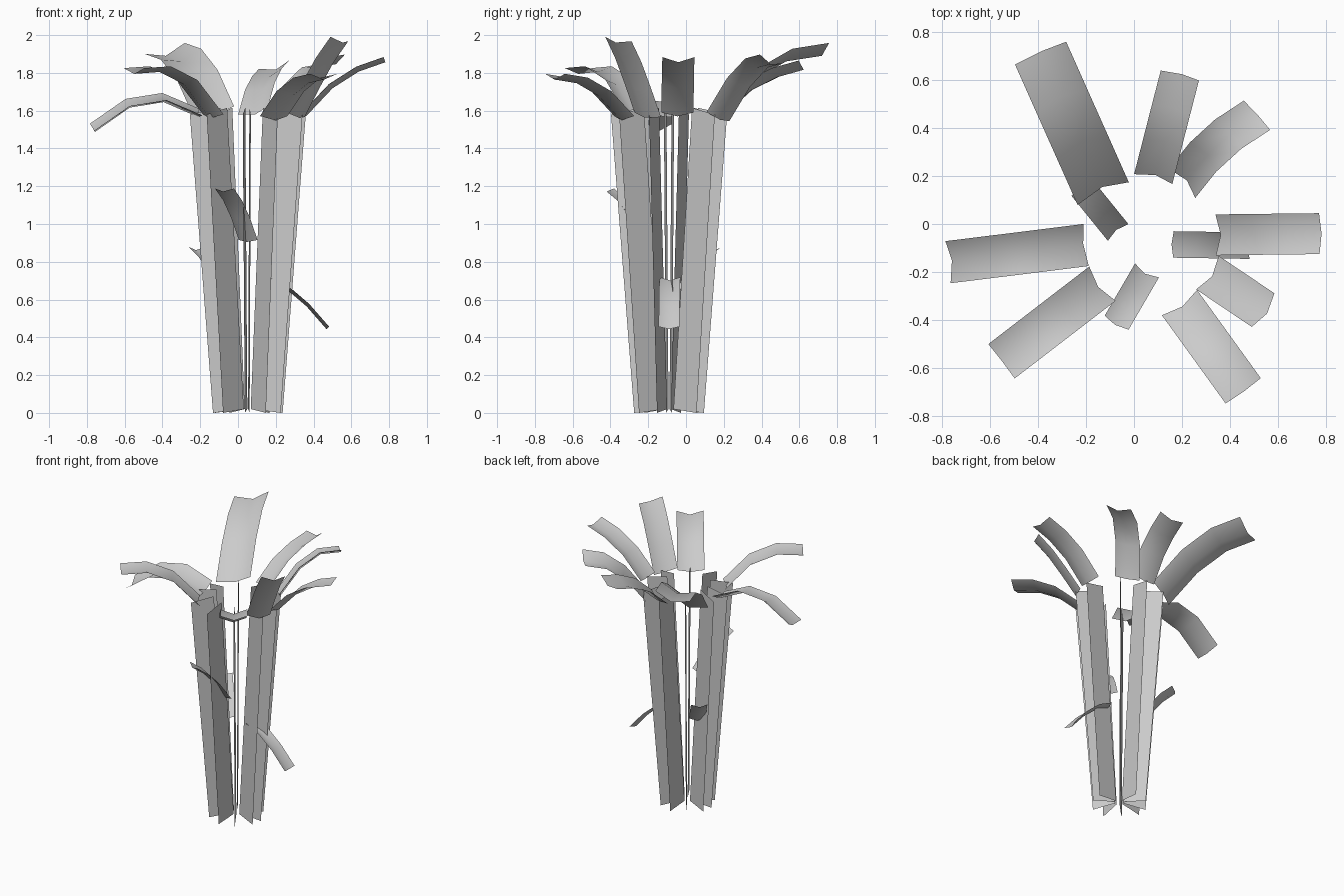
import bpy, math
from mathutils import Vector

if "Cube" in bpy.data.objects:
    bpy.data.objects.remove(bpy.data.objects["Cube"])

CX, CY = 0.052, -0.09


def make(name, verts, faces, smooth=False):
    me = bpy.data.meshes.new(name)
    me.from_pydata([tuple(v) for v in verts], [], faces)
    me.update()
    for p in me.polygons:
        p.use_smooth = smooth
    ob = bpy.data.objects.new(name, me)
    bpy.context.collection.objects.link(ob)
    return ob


# Ten upright stalk blades, each in a radial plane and leaning outward
STALK = [(0.03, 0.02), (0.185, 0.0), (0.308, 1.58), (0.155, 1.615)]
ANGLES = (5, 52, 87, 122, 160, 185, 225, 265, 301, 340)
for i, deg in enumerate(ANGLES):
    a = math.radians(deg)
    make(f"stalk_blade_{i + 1}",
         [(CX + r * math.cos(a), CY + r * math.sin(a), z) for r, z in STALK],
         [(0, 1, 2, 3)])


def leaf(name, base, tip, width, heights, roll=0.0, bow=0.0, crease=0.17):
    """Ribbon with a V-shaped crease, following a path of given heights."""
    n = len(heights)
    b, t = Vector(base), Vector(tip)
    d = (t - b).normalized()
    left = Vector((-d.y, d.x))
    path = []
    for i, z in enumerate(heights):
        u = i / (n - 1)
        xy = b.lerp(t, u) + left * bow * 4 * u * (1 - u)
        path.append(Vector((*xy, z)))
    side = Vector((*left, math.tan(math.radians(roll)))).normalized()
    verts, faces = [], []
    for i, p in enumerate(path):
        tan = (path[min(i + 1, n - 1)] - path[max(i - 1, 0)]).normalized()
        up = tan.cross(side).normalized()
        drop = up * (width * crease)
        verts += [p + side * width / 2 + drop * 0.5,
                  p - drop * 0.5,
                  p - side * width / 2 + drop * 0.5]
        if i:
            k = 3 * i
            faces += [(k - 3, k - 2, k + 1, k), (k - 2, k - 1, k + 2, k + 1)]
    make(name, verts, faces, smooth=True)


# Crown leaves: base xy, tip xy, width, heights along the leaf, roll, bow
CROWN = [
    ((-0.13, 0.14), (-0.385, 0.715), 0.24, (1.58, 1.77, 1.88, 1.91), -14, 0),
    ((0.085, 0.195), (0.195, 0.62), 0.17, (1.59, 1.72, 1.79, 1.83), -15, 0),
    ((0.21, 0.175), (0.515, 0.45), 0.17, (1.56, 1.74, 1.84, 1.86), -16, 0.025),
    ((0.35, -0.045), (0.775, -0.04), 0.17, (1.58, 1.73, 1.82, 1.87), 0, 0),
    ((0.315, -0.21), (0.545, -0.365), 0.17, (1.57, 1.72, 1.86, 1.97), -8, 0),
    ((0.195, -0.335), (0.455, -0.695), 0.18, (1.56, 1.69, 1.76, 1.78), 0, 0),
    ((-0.14, -0.255), (-0.55, -0.57), 0.18, (1.57, 1.75, 1.82, 1.81), 0, 0),
    ((-0.205, -0.085), (-0.765, -0.155), 0.18, (1.58, 1.66, 1.63, 1.50), -12, 0),
]
for i, args in enumerate(CROWN):
    leaf(f"crown_leaf_{i + 1}", *args)

# Small leaves part-way up the stalks
SMALL = [
    ((0.05, -0.2), (-0.075, -0.415), 0.115, (0.91, 1.03, 1.12, 1.18)),
    ((-0.07, -0.03), (-0.22, 0.155), 0.11, (0.66, 0.74, 0.82, 0.87)),
    ((0.16, -0.085), (0.475, -0.09), 0.11, (0.71, 0.66, 0.57, 0.45)),
]
for i, args in enumerate(SMALL):
    leaf(f"small_leaf_{i + 1}", *args)
